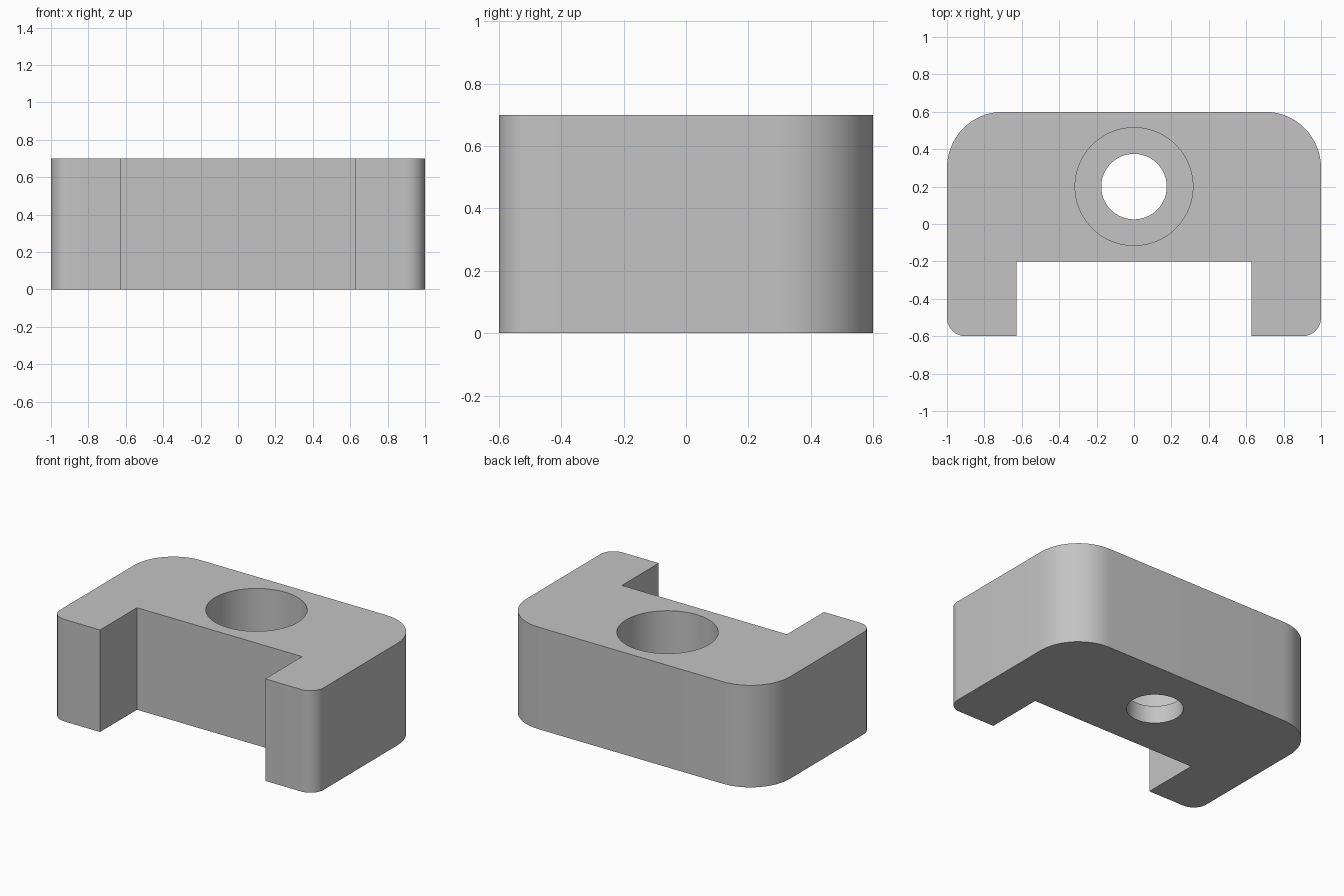
import bpy, bmesh, math

HEIGHT = 0.7
HOLE_Y = 0.2

if "Cube" in bpy.data.objects:
    bpy.data.objects.remove(bpy.data.objects["Cube"], do_unlink=True)

grey = bpy.data.materials.new("plain grey")
grey.use_nodes = True
colour = (0.55, 0.55, 0.55, 1)
grey.diffuse_color = colour
grey.node_tree.nodes["Principled BSDF"].inputs["Base Color"].default_value = colour


def corner(cx, cy, radius, start, steps=16):
    """Quarter arc, counter-clockwise from the start angle in degrees."""
    angles = [math.radians(start + 90 * i / steps) for i in range(steps + 1)]
    return [(cx + radius * math.cos(a), cy + radius * math.sin(a)) for a in angles]


def prism(name, outline, bottom, top):
    """Extrude a closed outline straight up."""
    bm = bmesh.new()
    base = bm.faces.new([bm.verts.new((x, y, bottom)) for x, y in outline])
    extruded = bmesh.ops.extrude_face_region(bm, geom=[base])["geom"]
    raised = [v for v in extruded if isinstance(v, bmesh.types.BMVert)]
    bmesh.ops.translate(bm, verts=raised, vec=(0, 0, top - bottom))
    bmesh.ops.recalc_face_normals(bm, faces=bm.faces)
    mesh = bpy.data.meshes.new(name)
    bm.to_mesh(mesh)
    bm.free()
    mesh.materials.append(grey)
    obj = bpy.data.objects.new(name, mesh)
    bpy.context.collection.objects.link(obj)
    return obj


def circle(radius, count=96):
    angles = [math.tau * i / count for i in range(count)]
    return [(radius * math.cos(a), HOLE_Y + radius * math.sin(a)) for a in angles]


# Body: right half of the U-shaped outline, mirrored for the left
half = [(0.627, -0.2), (0.627, -0.6)]
half += corner(0.9, -0.5, 0.1, -90)
half += corner(0.7, 0.3, 0.3, 0)
outline = half + [(-x, y) for x, y in reversed(half)]
body = prism("bracket_body", outline, 0, HEIGHT)

# Through hole and the wider counterbore above it
cutters = [
    prism("through_hole_cutter", circle(0.175), -0.1, HEIGHT + 0.1),
    prism("counterbore_cutter", circle(0.315), 0.12, HEIGHT + 0.1),
]
bpy.context.view_layer.objects.active = body
for cutter in cutters:
    cutter.hide_render = True
    cut = body.modifiers.new(cutter.name, "BOOLEAN")
    cut.operation = "DIFFERENCE"
    cut.solver = "EXACT"
    cut.object = cutter
    bpy.ops.object.modifier_apply(modifier=cut.name)
for cutter in cutters:
    bpy.data.objects.remove(cutter, do_unlink=True)

# Smooth the rounded walls, keep the edges crisp
bpy.ops.object.select_all(action="DESELECT")
body.select_set(True)
bpy.ops.object.shade_smooth_by_angle(angle=math.radians(30))
